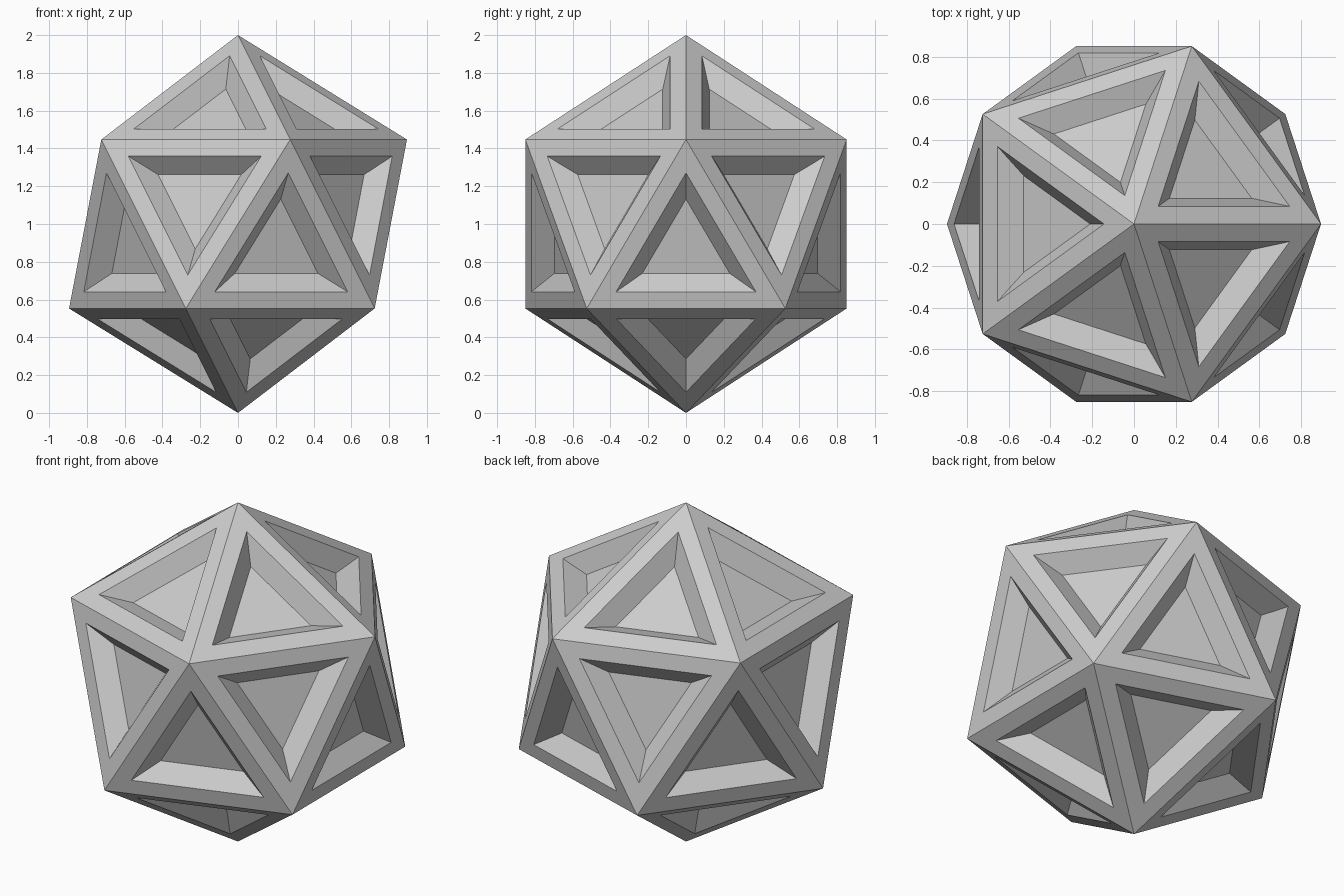
import bpy, bmesh

if "Cube" in bpy.data.objects:
    bpy.data.objects.remove(bpy.data.objects["Cube"])

RADIUS = 1.0
FRAME = 0.09   # flat border width around each face
SLOPE = 0.08   # sideways run of the recess walls
DEPTH = 0.10   # recess depth

# Icosahedron standing on one vertex
bpy.ops.mesh.primitive_ico_sphere_add(subdivisions=1, radius=RADIUS, location=(0, 0, 0))
ico = bpy.context.object
ico.name = "recessed_icosahedron"

bm = bmesh.new()
bm.from_mesh(ico.data)
panels = bm.faces[:]
# Flat frame on every face, then a sloped recess inside it
bmesh.ops.inset_individual(bm, faces=panels, thickness=FRAME, depth=0, use_even_offset=True)
bmesh.ops.inset_individual(bm, faces=panels, thickness=SLOPE, depth=-DEPTH, use_even_offset=True)
bmesh.ops.translate(bm, verts=bm.verts[:], vec=(0, 0, RADIUS))
for f in bm.faces:
    f.smooth = False
bm.to_mesh(ico.data)
bm.free()
